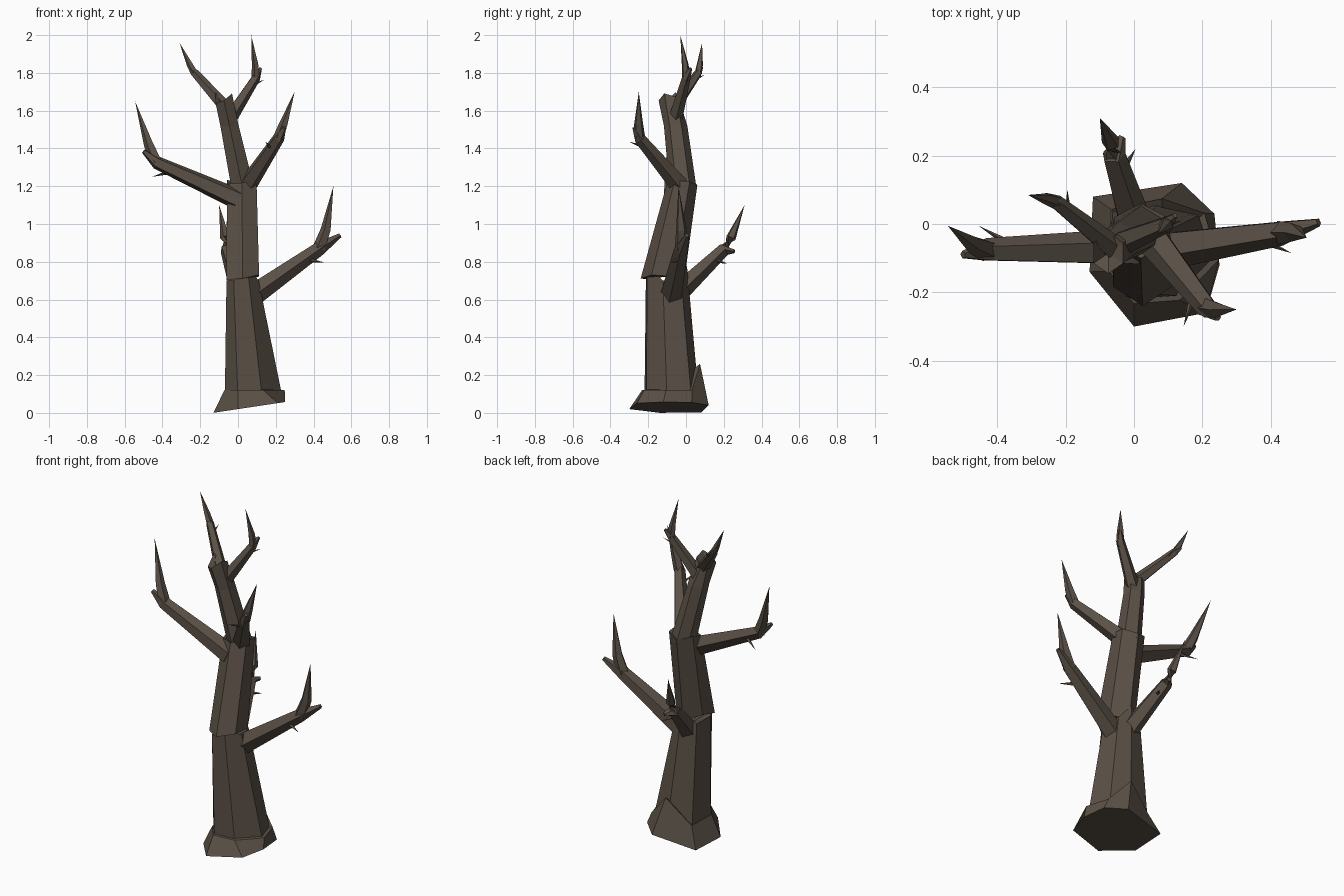
import bpy, bmesh, math
from mathutils import Vector

if "Cube" in bpy.data.objects:
    bpy.data.objects.remove(bpy.data.objects["Cube"])

bark = bpy.data.materials.new("dark_bark")
bark.diffuse_color = (0.102, 0.080, 0.061, 1)
bark.use_nodes = True
bark.node_tree.nodes["Principled BSDF"].inputs["Base Color"].default_value = bark.diffuse_color


def skin(name, rings, sink=0.0):
    """Join rings of points (or a single tip point) into a closed flat-faced solid."""
    bm = bmesh.new()
    loops = [[bm.verts.new(p) for p in ring] for ring in rings]
    for a, b in zip(loops, loops[1:]):
        n = len(a)
        for i in range(n):
            j = (i + 1) % n
            if len(b) == 1:
                bm.faces.new((a[i], a[j], b[0]))
            else:
                bm.faces.new((a[i], a[j], b[j], b[i]))
    bm.faces.new(loops[0][::-1])
    top = loops[-1]
    if len(top) > 1:
        # splintered end: fan down to a sunken centre
        mid = sum((v.co for v in top), Vector()) / len(top)
        c = bm.verts.new(mid - Vector((0, 0, sink)))
        for i in range(len(top)):
            bm.faces.new((top[i], top[(i + 1) % len(top)], c))
    bmesh.ops.recalc_face_normals(bm, faces=bm.faces)
    me = bpy.data.meshes.new(name)
    bm.to_mesh(me)
    bm.free()
    me.materials.append(bark)
    bpy.context.collection.objects.link(bpy.data.objects.new(name, me))


def hexagon(x, y, z, rx, ry, jag=0.0):
    """Level six-sided ring whose corners rise and fall by jag."""
    return [(x + rx * math.cos(a), y + ry * math.sin(a), z + jag * math.cos(2.3 * a))
            for a in (math.pi / 6 + i * math.pi / 3 for i in range(6))]


def limb(name, pts, radii, sides=5):
    """Tapered limb along points; radius 0 makes a tip."""
    rings = []
    for i, (p, r) in enumerate(zip(pts, radii)):
        if r == 0:
            rings.append([p])
            continue
        d = (pts[min(i + 1, len(pts) - 1)] - pts[max(i - 1, 0)]).normalized()
        ref = Vector((0, 0, 1)) if abs(d.z) < 0.85 else Vector((0, 1, 0))
        u = d.cross(ref).normalized()
        w = u.cross(d)
        angles = [k * math.tau / sides for k in range(sides)]
        rings.append([p + r * (u * math.cos(a) + w * math.sin(a)) for a in angles])
    skin(name, rings)


# Root flare: tilted sole, with one tall buttress at the back
sole = [(-.13, -.14), (0, -.30), (.21, -.26), (.25, -.12), (.235, .03), (.14, .12), (-.12, .08)]
foot = [(-.07, -.13), (0, -.22), (.13, -.21), (.24, -.10), (.20, .03), (.08, .07), (-.065, .04)]
skin("root_flare", [
    [(x, y, .02 + .15 * x) for x, y in sole],
    [(x * 1.03, y * 1.06, .26 if i == 5 else .12) for i, (x, y) in enumerate(foot)]])

# Lower trunk narrows from the foot to a rim with two long splinters
skin("lower_trunk", [
    [(x, y, .06) for x, y in foot],
    [(.55 * x - .0225, .75 * y - .0475, .78 if i in (2, 5) else .70)
     for i, (x, y) in enumerate(foot)]], .06)

# Middle trunk leans back, upper trunk leans left and forward
skin("middle_trunk", [hexagon(.025, -.125, .715, .10, .115, .02),
                      hexagon(.02, -.02, 1.22, .09, .08, .015)], .03)
skin("upper_trunk", [hexagon(.025, -.015, 1.19, .068, .072, .01),
                     hexagon(-.045, -.055, 1.52, .056, .062),
                     hexagon(-.075, -.085, 1.66, .05, .06, .04)], .05)

# Limbs: radius, then root, bend, broken end, spike tip, twig tip
limbs = {
    "left_branch": (.058, (0, -.07, 1.13), (-.43, -.077, 1.325), (-.50, -.09, 1.385),
                    (-.545, -.005, 1.65), (-.455, -.005, 1.25)),
    "right_branch": (.062, (.06, -.08, .61), (.43, -.025, .87), (.54, .005, .94),
                     (.505, -.04, 1.20), (.46, -.085, .795)),
    "back_branch": (.058, (.02, -.06, .62), (-.06, .20, .865), (-.035, .255, .855),
                    (-.10, .31, 1.10), (.005, .22, .79)),
    "front_branch": (.052, (.045, -.03, 1.20), (.215, -.245, 1.455), (.245, -.275, 1.51),
                     (.30, -.25, 1.70), (.145, -.30, 1.435)),
    "top_left_branch": (.036, (-.06, -.07, 1.61), (-.23, .065, 1.80), (-.26, .085, 1.83),
                        (-.31, .085, 1.96), (-.195, .10, 1.79)),
    "top_right_branch": (.04, (-.05, -.06, 1.55), (.095, 0, 1.775), (.12, .025, 1.825),
                         (.07, -.03, 2.0), (.14, .01, 1.765)),
}
for name, (r, *points) in limbs.items():
    root, bend, end, tip, twig = map(Vector, points)
    limb(name, [root, bend, end], [r, .62 * r, .2 * r])
    knee = bend.lerp(tip, .27) + (end - bend) * .15
    limb(name + "_spike", [bend, knee, tip], [.58 * r, .47 * r, 0])
    limb(name + "_twig", [root.lerp(bend, .78), twig], [.27 * r, 0], 4)
